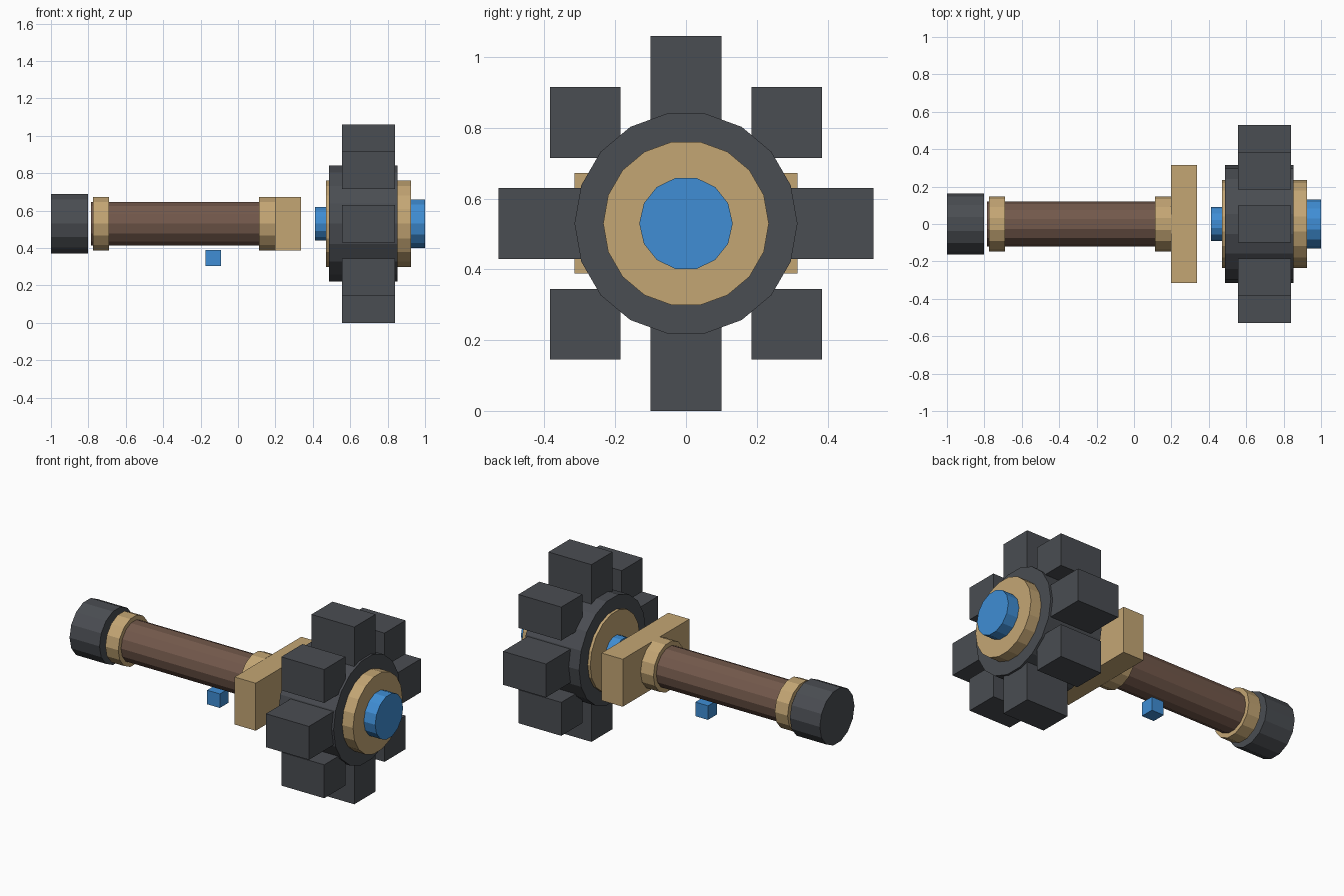
import bpy, bmesh, math
from mathutils import Matrix

if "Cube" in bpy.data.objects:
    bpy.data.objects.remove(bpy.data.objects["Cube"])

AXIS_Z = 0.53  # height of the long centre axis


def material(name, rgb):
    m = bpy.data.materials.new(name)
    m.diffuse_color = (*rgb, 1)
    m.use_nodes = True
    m.node_tree.nodes["Principled BSDF"].inputs["Base Color"].default_value = m.diffuse_color
    return m


DARK = material("dark_iron", (0.068, 0.074, 0.084))
TAN = material("tan_brass", (0.55, 0.38, 0.175))
BROWN = material("brown_grip", (0.17, 0.098, 0.07))
BLUE = material("blue_glow", (0.05, 0.27, 0.66))


def finish(name, bm, mat, location):
    bmesh.ops.recalc_face_normals(bm, faces=bm.faces)
    mesh = bpy.data.meshes.new(name)
    bm.to_mesh(mesh)
    bm.free()
    mesh.materials.append(mat)
    obj = bpy.data.objects.new(name, mesh)
    obj.location = location
    bpy.context.collection.objects.link(obj)


def drum(name, x0, x1, radius, sides, mat):
    """Faceted cylinder along x, with a corner on the y axis."""
    bm = bmesh.new()
    ring = []
    for k in range(sides):
        a = math.tau * k / sides
        ring.append(bm.verts.new((x0, radius * math.cos(a), radius * math.sin(a))))
    base = bm.faces.new(ring)
    top = bmesh.ops.extrude_face_region(bm, geom=[base], use_keep_orig=True)["geom"]
    verts = [v for v in top if isinstance(v, bmesh.types.BMVert)]
    bmesh.ops.translate(bm, verts=verts, vec=(x1 - x0, 0, 0))
    finish(name, bm, mat, (0, 0, AXIS_Z))


def box(name, center, size, mat):
    bm = bmesh.new()
    bmesh.ops.create_cube(bm, size=1, matrix=Matrix.Diagonal((*size, 1)))
    finish(name, bm, mat, center)


# Handle, pommel and collars
drum("pommel", -1.0, -0.802, 0.164, 14, DARK)
drum("grip", -0.786, 0.2, 0.12, 14, BROWN)
drum("rear_collar", -0.775, -0.69, 0.147, 14, TAN)
drum("front_collar", 0.113, 0.2, 0.147, 14, TAN)

# Cross guard and trigger block
box("guard", (0.268, 0, AXIS_Z), (0.14, 0.63, 0.284), TAN)
box("trigger", (-0.133, 0, 0.347), (0.084, 0.084, 0.084), BLUE)

# Wheel head: core, plates and hub caps
drum("wheel_core", 0.487, 0.853, 0.315, 18, DARK)
drum("rear_plate", 0.47, 0.55, 0.234, 18, TAN)
drum("front_plate", 0.80, 0.925, 0.234, 18, TAN)
drum("rear_hub", 0.413, 0.5, 0.091, 14, BLUE)
drum("front_hub", 0.88, 1.0, 0.132, 14, BLUE)

# Teeth around the wheel: four long straight ones, four square diagonal ones
for k in range(8):
    a = math.tau * k / 8
    c, s = math.cos(a), math.sin(a)
    if k % 2:
        center, size = (0.698, 0.403 * c, AXIS_Z + 0.403 * s), (0.284, 0.2, 0.2)
    else:
        long_y = abs(c) > 0.5
        center = (0.698, 0.405 * c, AXIS_Z + 0.405 * s)
        size = (0.284, 0.25 if long_y else 0.2, 0.2 if long_y else 0.25)
    box(f"tooth_{k + 1}", center, size, DARK)
